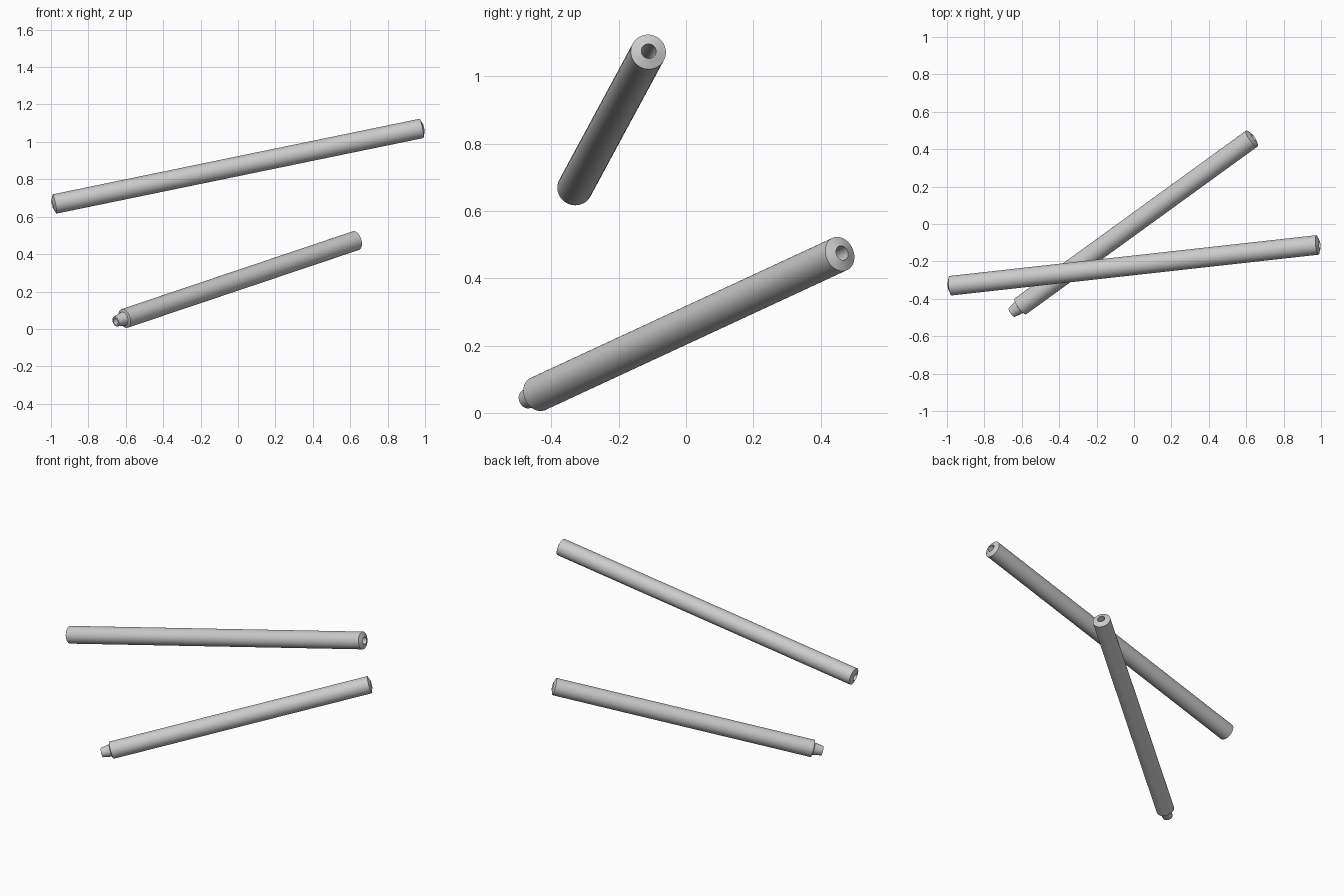
import bpy, bmesh, math
from mathutils import Vector, Matrix

cube = bpy.data.objects.get("Cube")
if cube:
    bpy.data.objects.remove(cube, do_unlink=True)

grey = bpy.data.materials.new("plain_grey")
grey.use_nodes = True
colour = (0.6, 0.6, 0.6, 1)
grey.diffuse_color = colour
grey.node_tree.nodes["Principled BSDF"].inputs["Base Color"].default_value = colour

SIDES = 48
R = 0.0525       # outer radius
BORE = 0.022     # bore radius
CAP = 0.012      # height of the shallow conical end


def lathe(name, start, end, profile):
    """Turn a closed (radius, height) profile round the line from start to end."""
    start, end = Vector(start), Vector(end)
    bm = bmesh.new()
    rings = []
    for r, h in profile:
        rings.append([bm.verts.new((r * math.cos(a), r * math.sin(a), h))
                      for a in (2 * math.pi * i / SIDES for i in range(SIDES))])
    for k, ring in enumerate(rings):
        nxt = rings[(k + 1) % len(rings)]
        for i in range(SIDES):
            j = (i + 1) % SIDES
            bm.faces.new((ring[i], ring[j], nxt[j], nxt[i]))
    bmesh.ops.recalc_face_normals(bm, faces=bm.faces)
    turn = (end - start).to_track_quat('Z', 'Y').to_matrix().to_4x4()
    bm.transform(Matrix.Translation(start) @ turn)
    mesh = bpy.data.meshes.new(name)
    bm.to_mesh(mesh)
    bm.free()
    mesh.materials.append(grey)
    obj = bpy.data.objects.new(name, mesh)
    bpy.context.collection.objects.link(obj)
    bpy.ops.object.select_all(action='DESELECT')
    obj.select_set(True)
    bpy.context.view_layer.objects.active = obj
    bpy.ops.object.shade_smooth_by_angle(angle=math.radians(15))
    return obj


# Long tube, bored through, with shallow conical ends
a, b = Vector((-0.981, -0.33, 0.668)), Vector((0.981, -0.112, 1.072))
n = (b - a).length
lathe("long_tube", a, b,
      [(BORE, -CAP), (R, 0), (R, n), (BORE, n + CAP)])

# Short tube, with a tapered hollow nose at its lower end
a, b = Vector((-0.607, -0.44, 0.056)), Vector((0.63, 0.457, 0.472))
n = (b - a).length
lathe("short_tube_with_nose", a, b,
      [(0.019, -0.061), (0.028, -0.06), (0.038, -0.005), (R, 0),
       (R, n), (BORE, n + CAP), (BORE, 0.1), (0.019, 0.1)])
